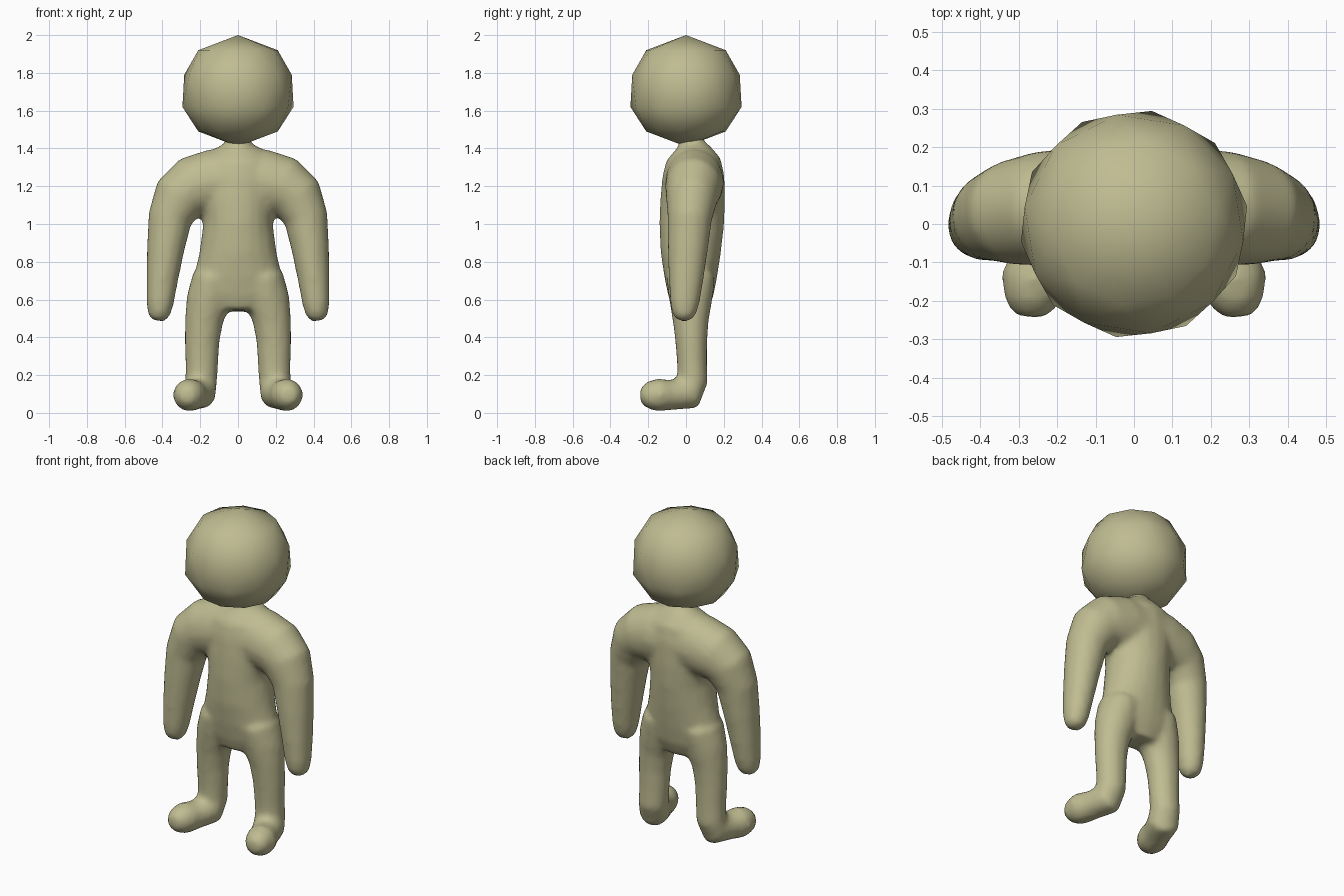
import bpy, bmesh, math
from mathutils import Vector

if "Cube" in bpy.data.objects:
    bpy.data.objects.remove(bpy.data.objects["Cube"])

clay = bpy.data.materials.new("olive clay")
clay.diffuse_color = (0.52, 0.50, 0.285, 1)
clay.use_nodes = True
clay.node_tree.nodes["Principled BSDF"].inputs["Base Color"].default_value = clay.diffuse_color


def finish(bm, name):
    bmesh.ops.recalc_face_normals(bm, faces=bm.faces)
    mesh = bpy.data.meshes.new(name)
    bm.to_mesh(mesh)
    bm.free()
    obj = bpy.data.objects.new(name, mesh)
    bpy.context.collection.objects.link(obj)
    mesh.materials.append(clay)
    mesh.polygons.foreach_set("use_smooth", [True] * len(mesh.polygons))
    return obj


def tube(bm, path, axis, mirror=1, sides=20):
    """Loft elliptical rings (x, y, z, radius along axis, other radius)."""
    pts = [Vector(p[:3]) for p in path]
    rings = []
    for i, p in enumerate(path):
        t = (pts[min(i + 1, len(pts) - 1)] - pts[max(i - 1, 0)]).normalized()
        a = Vector(axis)
        u = (a - t * a.dot(t)).normalized()
        v = t.cross(u)
        ring = []
        for k in range(sides):
            w = 2 * math.pi * k / sides
            co = pts[i] + u * p[3] * math.cos(w) + v * p[4] * math.sin(w)
            co.x *= mirror
            ring.append(bm.verts.new(co))
        rings.append(ring)
    faces = []
    for a, b in zip(rings, rings[1:]):
        for k in range(sides):
            n = (k + 1) % sides
            faces.append(bm.faces.new((a[k], a[n], b[n], b[k])))
    faces.append(bm.faces.new(rings[0][::-1]))
    faces.append(bm.faces.new(rings[-1]))
    bmesh.ops.recalc_face_normals(bm, faces=faces)


# Body: torso, arms and legs blended into one skin
torso = [(0, .02, .54, .15, .09), (0, .025, .62, .25, .12),
         (0, .025, .72, .235, .14), (0, .025, .85, .205, .16),
         (0, .03, 1.0, .185, .172), (0, .035, 1.12, .20, .172),
         (0, .04, 1.25, .22, .165), (0, .04, 1.34, .20, .145),
         (0, .035, 1.395, .13, .10), (0, .03, 1.425, .07, .07),
         (0, .02, 1.47, .06, .06)]
arm = [(-.02, .045, 1.225, .155, .18), (.14, .045, 1.22, .155, .175),
       (.24, .04, 1.195, .150, .165), (.31, .03, 1.14, .138, .145),
       (.36, .02, 1.03, .118, .117), (.383, .01, .87, .107, .10),
       (.402, 0, .70, .092, .084), (.413, -.007, .58, .078, .073),
       (.418, -.01, .52, .062, .06), (.42, -.01, .487, .035, .035)]
leg = [(.13, .025, .72, .11, .13), (.155, .025, .60, .118, .115),
       (.18, .025, .49, .102, .096), (.19, .028, .38, .093, .085),
       (.192, .032, .26, .087, .08), (.195, .034, .17, .085, .082),
       (.203, .01, .105, .088, .095), (.235, -.08, .095, .082, .08),
       (.26, -.15, .095, .088, .088), (.268, -.205, .095, .072, .072),
       (.272, -.242, .097, .038, .038)]
bm = bmesh.new()
tube(bm, torso, (1, 0, 0))
for side in (1, -1):
    tube(bm, arm, (0, 1, 0), side)
    tube(bm, leg, (1, 0, 0), side)
body = finish(bm, "body")

remesh = body.modifiers.new("blend", 'REMESH')
remesh.mode = 'VOXEL'
remesh.voxel_size = .018
remesh.use_smooth_shade = True
soft = body.modifiers.new("soften", 'SMOOTH')
soft.factor = .5
soft.iterations = 6

# Head: faceted ball from staggered rings
bm = bmesh.new()
bm.verts.new((0, 0, 2.0))
bm.verts.new((0, 0, 1.41))
for z, r, sides, turn in [(1.92, .213, 10, 0), (1.79, .288, 10, .5),
                          (1.62, .298, 10, 0), (1.49, .213, 10, .5)]:
    for k in range(sides):
        w = 2 * math.pi * (k + turn) / sides + math.radians(9)
        bm.verts.new((r * math.cos(w), r * math.sin(w), z))
bmesh.ops.convex_hull(bm, input=bm.verts)
finish(bm, "head")
